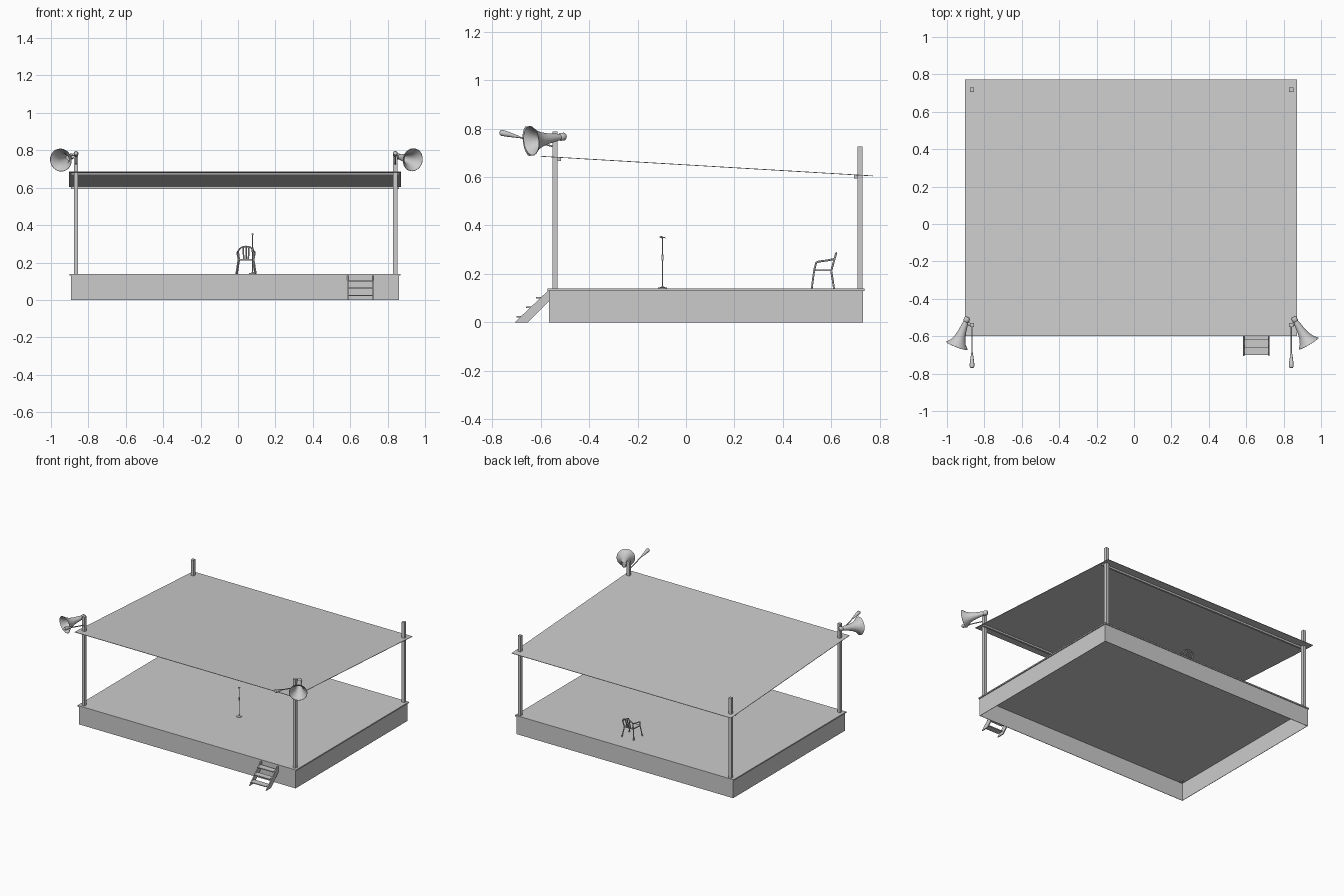
import bpy, bmesh, math
from mathutils import Vector

if "Cube" in bpy.data.objects:
    bpy.data.objects.remove(bpy.data.objects["Cube"])

grey = bpy.data.materials.new("plain_grey")
grey.use_nodes = True
grey.diffuse_color = (0.6, 0.6, 0.6, 1)
grey.node_tree.nodes["Principled BSDF"].inputs["Base Color"].default_value = (0.6, 0.6, 0.6, 1)


def finish(name, bm, smooth=False):
    bmesh.ops.recalc_face_normals(bm, faces=bm.faces)
    mesh = bpy.data.meshes.new(name)
    bm.to_mesh(mesh)
    bm.free()
    mesh.materials.append(grey)
    ob = bpy.data.objects.new(name, mesh)
    bpy.context.collection.objects.link(ob)
    if smooth:
        bpy.ops.object.select_all(action='DESELECT')
        ob.select_set(True)
        bpy.context.view_layer.objects.active = ob
        bpy.ops.object.shade_smooth_by_angle(angle=math.radians(40))
    return ob


def box(name, x0, x1, y0, y1, z0, z1):
    bm = bmesh.new()
    bmesh.ops.create_cube(bm, size=1)
    for v in bm.verts:
        v.co = ((x0, x1)[v.co.x > 0], (y0, y1)[v.co.y > 0], (z0, z1)[v.co.z > 0])
    return finish(name, bm)


def prism(name, outline, x0, x1):
    """Extrude a (y, z) outline along x."""
    bm = bmesh.new()
    face = bm.faces.new([bm.verts.new((x0, y, z)) for y, z in outline])
    new = bmesh.ops.extrude_face_region(bm, geom=[face])["geom"]
    verts = [g for g in new if isinstance(g, bmesh.types.BMVert)]
    bmesh.ops.translate(bm, verts=verts, vec=(x1 - x0, 0, 0))
    return finish(name, bm)


def lathe(name, profile, start, end, steps=24):
    """Turn a (radius, distance) profile round the line from start to end."""
    start, end = Vector(start), Vector(end)
    turn = (end - start).to_track_quat('Z', 'Y')
    bm = bmesh.new()
    verts = [bm.verts.new((r, 0, d)) for r, d in profile]
    edges = [bm.edges.new(pair) for pair in zip(verts, verts[1:])]
    bmesh.ops.spin(bm, geom=verts + edges, cent=(0, 0, 0), axis=(0, 0, 1),
                   angle=math.tau, steps=steps)
    bmesh.ops.remove_doubles(bm, verts=bm.verts, dist=0.0001)
    for v in bm.verts:
        v.co = start + turn @ v.co
    return finish(name, bm, True)


def rod(name, start, end, r, steps=10):
    length = (Vector(end) - Vector(start)).length
    return lathe(name, [(0, 0), (r, 0), (r, length), (0, length)], start, end, steps)


def tube(name, points, r):
    curve = bpy.data.curves.new(name, 'CURVE')
    curve.dimensions = '3D'
    curve.bevel_depth = r
    curve.bevel_resolution = 1
    curve.use_fill_caps = True
    spline = curve.splines.new('POLY')
    spline.points.add(len(points) - 1)
    for p, co in zip(spline.points, points):
        p.co = (*co, 1)
    curve.materials.append(grey)
    ob = bpy.data.objects.new(name, curve)
    bpy.context.collection.objects.link(ob)


# Stage: open-bottomed skirt and overhanging deck
X0, X1, Y0, Y1 = -0.893, 0.862, -0.565, 0.73
W = 0.003
box("skirt_front", X0, X1, Y0, Y0 + W, 0, 0.131)
box("skirt_back", X0, X1, Y1 - W, Y1, 0, 0.131)
box("skirt_right", X0, X0 + W, Y0 + W, Y1 - W, 0, 0.131)
box("skirt_left", X1 - W, X1, Y0 + W, Y1 - W, 0, 0.131)
box("deck", X0 - 0.007, X1 + 0.007, Y0 - 0.006, Y1 + 0.006, 0.13, 0.139)

# Posts
for side, x in (("right", -0.866), ("left", 0.841)):
    for end, y, top in (("front", -0.541, 0.788), ("back", 0.718, 0.725)):
        box(f"post_{end}_{side}", x - 0.011, x + 0.011, y - 0.011, y + 0.011, 0.125, top)

# Sloping roof sheet on two cross bars
prism("roof", [(-0.6, 0.684), (0.772, 0.603), (0.772, 0.606), (-0.6, 0.687)], -0.904, 0.872)
box("cross_bar_front", X0, X1, -0.53, -0.516, 0.667, 0.681)
box("cross_bar_back", X0, X1, 0.693, 0.707, 0.594, 0.608)

# Stairs
for side, x in (("right", 0.583), ("left", 0.718)):
    prism(f"stair_stringer_{side}",
          [(-0.707, 0), (-0.652, 0), (-0.565, 0.087), (-0.565, 0.135)], x, x + 0.007)
for i in range(3):
    y, z = -0.7 + i * 0.04, 0.021 + i * 0.039
    box(f"stair_tread_{i + 1}", 0.59, 0.718, y, y + 0.045, z, z + 0.006)

# Microphone stand
MX, MY = 0.078, -0.097
lathe("microphone_stand",
      [(0, 0), (0.018, 0), (0.018, 0.004), (0.004, 0.008), (0.0025, 0.012), (0.0025, 0.115),
       (0.0045, 0.117), (0.0045, 0.14), (0.002, 0.142), (0.002, 0.21), (0, 0.21)],
      (MX, MY, 0.139), (MX, MY, 1), 12)
lathe("microphone", [(0, 0), (0.002, 0), (0.003, 0.014), (0.005, 0.016), (0.005, 0.022), (0, 0.025)],
      (MX, MY + 0.012, 0.349), (MX, MY - 0.013, 0.353), 10)

# Chair with arms, splayed legs and an arched, slatted back
CX = 0.043
bm = bmesh.new()
seat = [(-0.041, 0.526), (0.041, 0.526), (0.036, 0.602), (-0.036, 0.602)]
for z in (0.211, 0.218):
    bm.faces.new([bm.verts.new((CX + x, y, z)) for x, y in seat])
bm.verts.ensure_lookup_table()
for i in range(4):
    j = (i + 1) % 4
    bm.faces.new([bm.verts[k] for k in (i, j, j + 4, i + 4)])
finish("chair_seat", bm)


def back_y(z):
    return 0.6 + (z - 0.215) * 0.28


for side, s in (("right", -1), ("left", 1)):
    tube(f"chair_front_leg_{side}", [(CX + s * 0.053, 0.519, 0.14), (CX + s * 0.041, 0.529, 0.215)], 0.004)
    tube(f"chair_back_leg_{side}", [(CX + s * 0.048, 0.611, 0.14), (CX + s * 0.036, 0.599, 0.215)], 0.004)
    tube(f"chair_arm_{side}", [(CX + s * 0.041, 0.529, 0.215), (CX + s * 0.047, 0.537, 0.246),
                               (CX + s * 0.047, 0.548, 0.251), (CX + s * 0.046, 0.585, 0.256),
                               (CX + s * 0.04, back_y(0.262), 0.262)], 0.004)
arch = [(CX - 0.036, 0.6, 0.215)]
for i in range(11):
    a = math.pi * (1 - i / 10)
    z = 0.258 + 0.028 * math.sin(a)
    arch.append((CX + 0.041 * math.cos(a), back_y(z), z))
arch.append((CX + 0.036, 0.6, 0.215))
tube("chair_back_arch", arch, 0.004)
for i in range(-1, 2):
    tube(f"chair_back_slat_{i + 2}", [(CX + i * 0.012, 0.6, 0.215),
                                      (CX + i * 0.016, back_y(0.283), 0.283)], 0.004)

# Horn speakers and lamps on the front posts
horn = [(0, 0), (0.011, 0.001), (0.016, 0.007), (0.016, 0.024), (0.013, 0.028), (0.017, 0.05),
        (0.022, 0.085), (0.03, 0.117), (0.043, 0.145), (0.062, 0.166), (0.06, 0.167),
        (0.041, 0.147), (0.028, 0.119), (0.02, 0.086), (0.014, 0.05), (0, 0.045)]
lamp = [(0, 0), (0.004, 0.003), (0.007, 0.022), (0.012, 0.06), (0.013, 0.078), (0.009, 0.086), (0, 0.088)]
for side, x, throat, mouth in (
        ("right", -0.866, (-0.889, -0.497, 0.768), (-0.947, -0.651, 0.748)),
        ("left", 0.841, (0.85, -0.497, 0.768), (0.941, -0.65, 0.748))):
    lathe(f"horn_speaker_{side}", horn, throat, mouth)
    axis = Vector(throat).lerp(Vector(mouth), 0.2)
    rod(f"horn_bracket_{side}", (x, -0.541, 0.765), axis, 0.008)
    rod(f"lamp_arm_{side}", (x, -0.545, 0.725), (x, -0.695, 0.766), 0.0035)
    lathe(f"lamp_{side}", lamp, (x, -0.685, 0.764), (x, -0.77, 0.785), 14)
